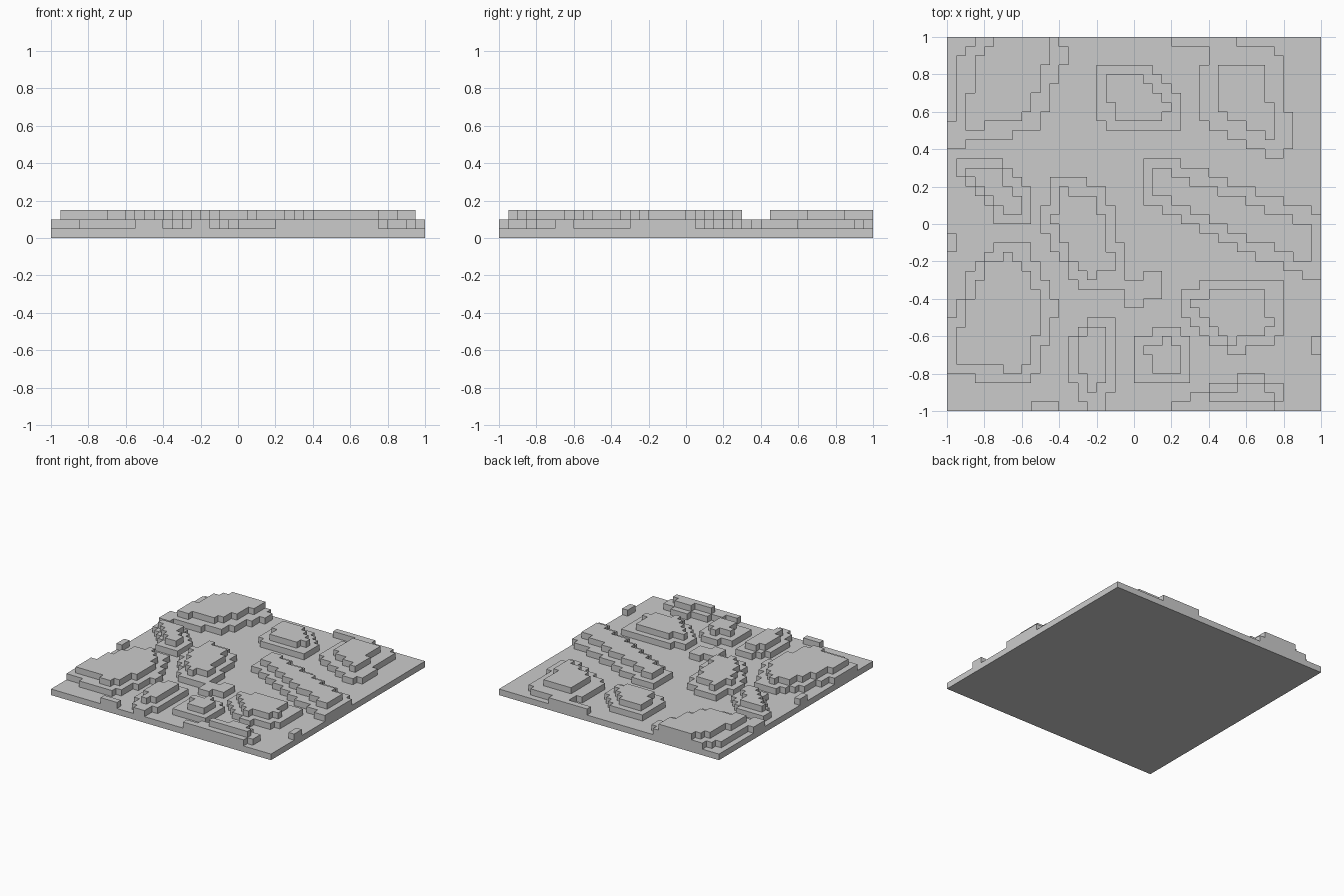
import bpy, bmesh
from mathutils import Vector

if "Cube" in bpy.data.objects:
    bpy.data.objects.remove(bpy.data.objects["Cube"])

N, S = 20, 0.05          # half the cell count, cell size (also the height of a terrace)
cells = [(i, j) for i in range(-N, N) for j in range(-N, N)]
height = {c: 1 for c in cells}      # base slab everywhere


def depth(p, corners):
    """Distance from p to the outline, negative outside."""
    inside, nearest = False, 99.0
    for a, b in zip(corners, corners[1:] + corners[:1]):
        a, b = Vector(a), Vector(b)
        t = max(0.0, min(1.0, (p - a).dot(b - a) / (b - a).length_squared))
        nearest = min(nearest, (p - a.lerp(b, t)).length)
        if (a.y > p.y) != (b.y > p.y) and p.x < a.x + (p.y - a.y) * (b.x - a.x) / (b.y - a.y):
            inside = not inside
    return nearest if inside else -nearest


def hill(*corners, inset=1.3):
    """Raise a coarse outline by one terrace, and its inset core by a second one."""
    for i, j in cells:
        d = depth(Vector((i + 0.5, j + 0.5)), list(corners))
        step = 3 if d > inset else 2 if d > 0 else 1
        height[i, j] = max(height[i, j], step)


def block(x0, x1, y0, y1):
    for i, j in cells:
        if x0 <= i < x1 and y0 <= j < y1:
            height[i, j] = 2


# Back row of hills
hill((-14, 22), (-18.5, 18.5), (-20, 8), (-10, 10.2), (-7.3, 18), (-8, 22), inset=1.6)
hill((-4.2, 16.8), (1.5, 17.2), (5, 13.5), (4.5, 10), (-3.4, 10))
hill((8.5, 19), (15.5, 18.5), (17, 8.5), (15, 7), (7, 10.8), (7, 15.5), inset=1.8)
# Middle row, with the long ridge on the right
hill((-19, 7), (-14, 7), (-11, 3), (-11, 0), (-14, 0), (-19, 5))
hill((-9, 5), (-3, 4.3), (-1, -4), (-1, -6.5), (-6, -7), (-10, 0))
hill((1, 6.8), (3.5, 7), (20.5, 0.8), (20, -6.5), (1, 2.2), inset=1.4)
# Front rows
hill((-14.5, -2), (-11.5, -2.3), (-8, -9), (-11, -17), (-20, -16.3), (-20, -11), (-17, -4))
hill((-5, -10), (-2, -10), (-2, -16), (-3.5, -22), (-7, -16), (-7, -12))
hill((0, -12), (4, -10.9), (6.2, -12), (5.7, -17), (0.5, -17))
hill((1.3, -5), (3, -5), (3, -8), (-1, -9.2), (-1, -6.8), inset=9)
hill((8, -6), (15.5, -6), (16, -12), (10.5, -14.3), (5, -9.5), (5, -7))
hill((4, -19.2), (12, -16), (16, -17), (16, -19), (14, -20), (4, -20), inset=1)
# Small blocks on the border
block(4, 11, 19, 20)
block(-20, -19, -3, -1)
block(-11, -8, -20, -19)
block(19, 20, -14, -12)

bm = bmesh.new()
verts = {}


def quad(*points):
    for p in points:
        if p not in verts:
            verts[p] = bm.verts.new([v * S for v in p])
    bm.faces.new([verts[p] for p in points])


# Tops, underside and only the exposed cliff walls
for i, j in cells:
    h = height[i, j]
    quad((i, j, h), (i + 1, j, h), (i + 1, j + 1, h), (i, j + 1, h))
    quad((i, j, 0), (i, j + 1, 0), (i + 1, j + 1, 0), (i + 1, j, 0))
    for dx, dy, a, b in [(1, 0, (i + 1, j), (i + 1, j + 1)), (-1, 0, (i, j + 1), (i, j)),
                         (0, 1, (i + 1, j + 1), (i, j + 1)), (0, -1, (i, j), (i + 1, j))]:
        for z in range(height.get((i + dx, j + dy), 0), h):
            quad((*a, z), (*b, z), (*b, z + 1), (*a, z + 1))

mesh = bpy.data.meshes.new("terraced_terrain")
bm.to_mesh(mesh)
bm.free()
bpy.context.collection.objects.link(bpy.data.objects.new("terraced_terrain", mesh))
